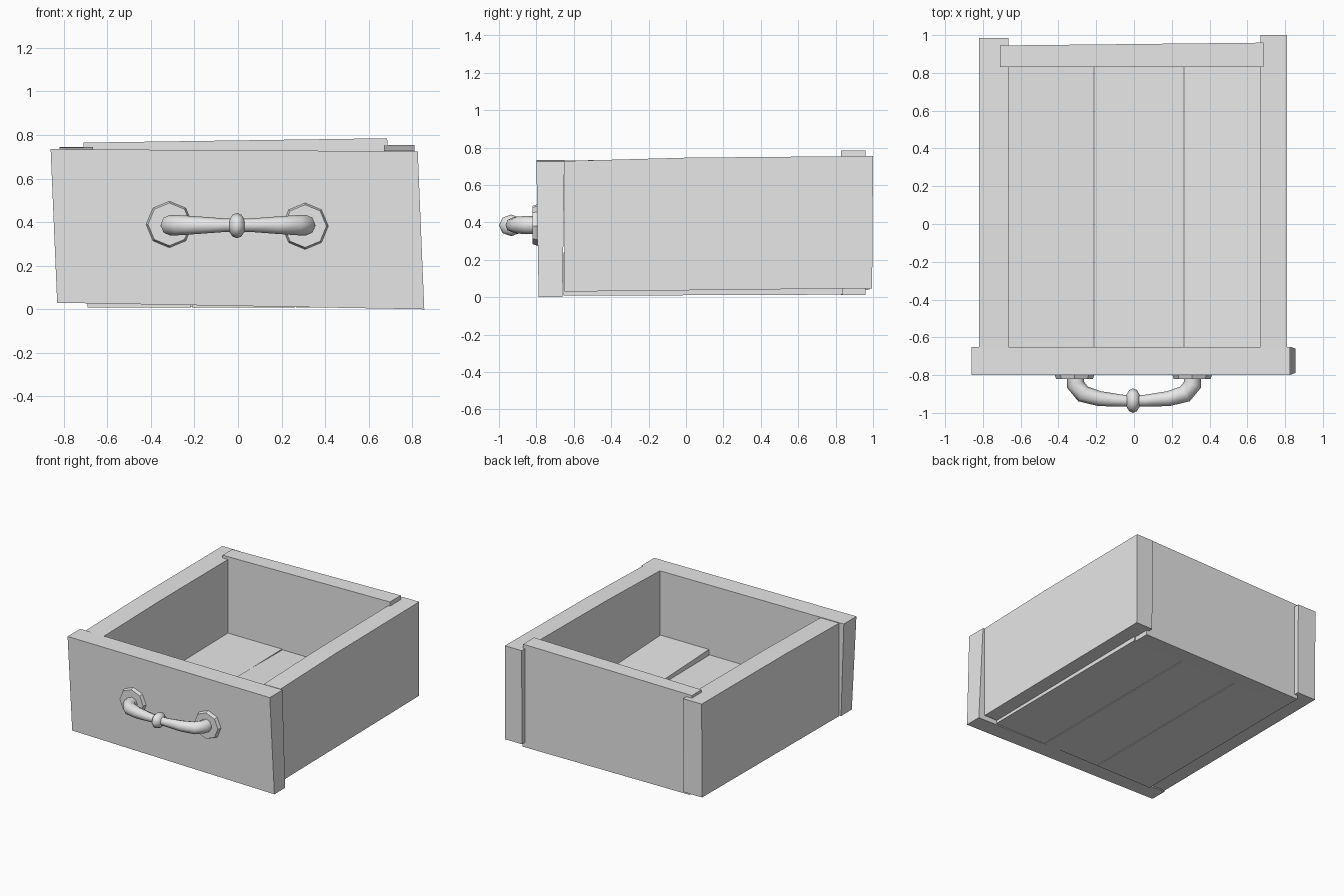
import bpy, bmesh, math
from mathutils import Matrix

cube = bpy.data.objects.get("Cube")
if cube:
    bpy.data.objects.remove(cube, do_unlink=True)

GREY = (0.8, 0.8, 0.8, 1.0)
mat = bpy.data.materials.new("plain_grey")
mat.use_nodes = True
mat.diffuse_color = GREY
mat.node_tree.nodes["Principled BSDF"].inputs["Base Color"].default_value = GREY


def finish(name, bm):
    bmesh.ops.recalc_face_normals(bm, faces=bm.faces)
    mesh = bpy.data.meshes.new(name)
    bm.to_mesh(mesh)
    bm.free()
    mesh.materials.append(mat)
    obj = bpy.data.objects.new(name, mesh)
    bpy.context.collection.objects.link(obj)
    return obj


def smooth(obj, angle):
    bpy.ops.object.select_all(action='DESELECT')
    obj.select_set(True)
    bpy.context.view_layer.objects.active = obj
    bpy.ops.object.shade_smooth_by_angle(angle=math.radians(angle))


def board(name, profile, axis, near, far, adjust=None):
    """Extrude an outline (x,z or y,z) along the given axis, then optionally nudge corners."""
    bm = bmesh.new()
    rings = []
    for d in (near, far):
        pts = [(d, a, z) if axis == 'x' else (a, d, z) for a, z in profile]
        rings.append([bm.verts.new(p) for p in pts])
    n = len(profile)
    for ring in rings:
        bm.faces.new(ring)
    for i in range(n):
        j = (i + 1) % n
        bm.faces.new((rings[0][i], rings[0][j], rings[1][j], rings[1][i]))
    if adjust:
        for v in bm.verts:
            adjust(v.co)
    return finish(name, bm)


# Front panel, a little crooked, leaning back at the foot
def lean_front(co):
    if co.z < 0.2:
        co.y += 0.012 if co.y < -0.7 else -0.01


board("front_panel", [(-0.83, 0.03), (0.855, 0), (0.825, 0.725), (-0.86, 0.735)],
      'y', -0.8, -0.65, lean_front)

# Side boards with a slight rise toward the back
side = [(-0.65, 0.03), (0.995, 0.048), (1.0, 0.755), (0.0, 0.746), (-0.65, 0.728)]
board("left_side", side, 'x', 0.67, 0.81)
side = [(-0.65, 0.03), (0.98, 0.04), (0.985, 0.745), (0.0, 0.742), (-0.65, 0.73)]
board("right_side", side, 'x', -0.82, -0.665)


# Back board, sitting proud of the sides and slightly skewed
def skew_back(co):
    if co.x > 0 and co.y > 0.9:
        co.y += 0.015


board("back_board", [(-0.69, 0.012), (0.69, 0.012), (0.685, 0.785), (-0.71, 0.765)],
      'y', 0.83, 0.945, skew_back)

# Floor planks: x range, top height at front and back
planks = [(-0.69, -0.215, 0.17, 0.19), (-0.21, 0.262, 0.2, 0.185), (0.267, 0.7, 0.24, 0.18)]
for i, (x0, x1, front, back) in enumerate(planks):
    board(f"floor_plank_{i + 1}",
          [(-0.655, 0.008), (0.84, 0.014), (0.84, back), (-0.655, front)], 'x', x0, x1)

# Octagonal handle plates with a chamfered rim
for name, x, z in (("left_handle_plate", 0.308, 0.382), ("right_handle_plate", -0.315, 0.39)):
    bm = bmesh.new()
    place = Matrix.Translation((x, -0.805, z)) @ Matrix.Rotation(math.pi / 2, 4, 'X')
    bmesh.ops.create_cone(bm, cap_ends=True, segments=8, radius1=0.108, radius2=0.098,
                          depth=0.03, matrix=place)
    finish(name, bm)

# Curved handle bar
half = [(0.31, -0.79, 0.046), (0.31, -0.85, 0.048), (0.27, -0.9, 0.046),
        (0.18, -0.925, 0.04), (0.06, -0.935, 0.031)]
path = half + [(-x, y, r) for x, y, r in reversed(half)]
curve = bpy.data.curves.new("handle_bar", 'CURVE')
curve.dimensions = '3D'
curve.bevel_depth = 1.0
curve.bevel_resolution = 2
curve.use_fill_caps = True
spline = curve.splines.new('POLY')
spline.points.add(len(path) - 1)
for point, (x, y, r) in zip(spline.points, path):
    point.co = (x, y, 0.386, 1)
    point.radius = r
curve.materials.append(mat)
bar = bpy.data.objects.new("handle_bar", curve)
bpy.context.collection.objects.link(bar)
bpy.ops.object.select_all(action='DESELECT')
bar.select_set(True)
bpy.context.view_layer.objects.active = bar
bpy.ops.object.convert(target='MESH')
smooth(bpy.context.view_layer.objects.active, 50)

# Rounded bead at the middle of the handle
bm = bmesh.new()
place = (Matrix.Translation((-0.005, -0.935, 0.384)) @ Matrix.Diagonal((0.04, 0.065, 0.058, 1))
         @ Matrix.Rotation(math.pi / 2, 4, 'Y'))
bmesh.ops.create_uvsphere(bm, u_segments=8, v_segments=6, radius=1, matrix=place)
smooth(finish("handle_bead", bm), 60)
